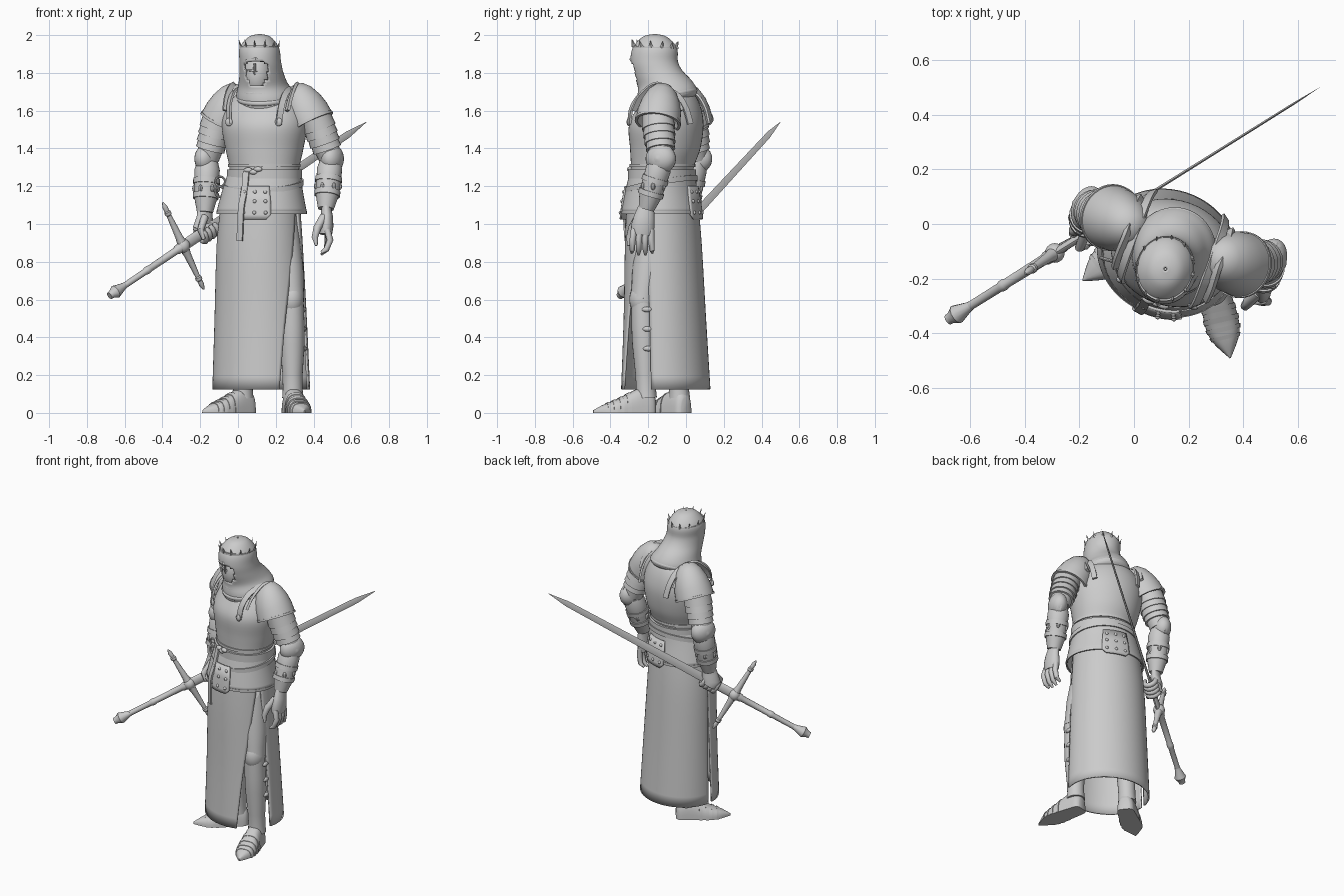
import bpy, bmesh, math
from mathutils import Vector as V

if "Cube" in bpy.data.objects:
    bpy.data.objects.remove(bpy.data.objects["Cube"])

ROT = -20  # body yaw in degrees
D = math.radians


def mesh(name, vs, fs, thick=0, angle=38):
    me = bpy.data.meshes.new(name)
    me.from_pydata([tuple(v) for v in vs], [], fs)
    bm = bmesh.new()
    bm.from_mesh(me)
    bmesh.ops.remove_doubles(bm, verts=bm.verts, dist=1e-5)
    bmesh.ops.recalc_face_normals(bm, faces=bm.faces)
    bm.to_mesh(me)
    bm.free()
    ob = bpy.data.objects.new(name, me)
    bpy.context.collection.objects.link(ob)
    bpy.ops.object.select_all(action='DESELECT')
    ob.select_set(True)
    bpy.context.view_layer.objects.active = ob
    bpy.ops.object.shade_smooth_by_angle(angle=D(angle))
    if thick:
        m = ob.modifiers.new("thickness", 'SOLIDIFY')
        m.thickness, m.offset = thick, 0


def loft(name, rings, closed=True, cap=True, skip=None, thick=0, loop=False):
    n, vs, fs = len(rings[0]), [p for r in rings for p in r], []
    for i in range(len(rings) - (0 if loop else 1)):
        k = (i + 1) % len(rings)
        for j in range(n if closed else n - 1):
            f = (i * n + j, i * n + (j + 1) % n, k * n + (j + 1) % n, k * n + j)
            if not (skip and skip(sum((vs[q] for q in f), V()) / 4)):
                fs.append(f)
    if cap:
        fs += [tuple(range(n)), tuple(range(len(vs) - n, len(vs)))]
    mesh(name, vs, fs, thick)


def ering(c, a, b, n=48, f0=0, f1=360, rot=ROT, tilt=0):
    r, out = D(rot), []
    m = n if f1 - f0 == 360 else n - 1
    for i in range(n):
        f = D(f0 + (f1 - f0) * i / m)
        x, y = a * math.cos(f), b * math.sin(f)
        out.append(V((c[0] + x * math.cos(r) - y * math.sin(r),
                      c[1] + x * math.sin(r) + y * math.cos(r), c[2] + tilt * math.sin(f))))
    return out


def dense(keys, k=5):
    """Catmull-Rom resampling of rows of numbers."""
    out = []
    for i in range(len(keys) - 1):
        q = [keys[max(0, min(len(keys) - 1, i + o))] for o in (-1, 0, 1, 2)]
        for s in range(k):
            t = s / k
            out.append([.5 * (2 * b + (c - a) * t + (2 * a - 5 * b + 4 * c - d) * t * t + (3 * b - a - 3 * c + d) * t ** 3)
                        for a, b, c, d in zip(*q)])
    return out + [list(keys[-1])]


def limb(name, pts, radii, n=20, axis=None, flat=1, ref=(0, 1, 0)):
    pts, rings = [V(p) for p in pts], []
    for i, (p, r) in enumerate(zip(pts, radii)):
        t = V(axis) if axis else pts[min(i + 1, len(pts) - 1)] - pts[max(i - 1, 0)]
        t.normalize()
        u = t.cross(V(ref)).normalized()
        w = t.cross(u)
        rings.append([p + (u * flat * math.cos(a) + w * math.sin(a)) * r
                      for a in (2 * math.pi * j / n for j in range(n))])
    loft(name, rings)


def lathe(name, p0, p1, prof, n=24, flat=1, ref=(0, 1, 0)):
    p0, p1 = V(p0), V(p1)
    limb(name, [p0.lerp(p1, t) for t, r in prof], [r for t, r in prof], n, p1 - p0, flat, ref)


def ball(name, c, rad, rot=0, n=24):
    loft(name, [ering((c[0], c[1], c[2] - rad[2] * math.cos(D(a))), rad[0] * math.sin(D(a)) + 1e-4,
                      rad[1] * math.sin(D(a)) + 1e-4, n, rot=rot) for a in range(0, 181, 12)])


def band(name, c, a, b, h, t, tilt=0, rot=ROT):
    loft(name, [ering((c[0], c[1], c[2] + dz), a + dt, b + dt, rot=rot, tilt=tilt)
                for dz, dt in ((-h, -t), (-h, t), (h, t), (h, -t))], cap=False, loop=True)


def P(u, v, z):
    """Body coordinates: u to its left, v to its back."""
    r = D(ROT)
    return V((.14 + u * math.cos(r) - v * math.sin(r), -.1 + u * math.sin(r) + v * math.cos(r), z))


def ribbon(name, pts, w, t, mid):
    pts, rings = [V(p) for p in dense(pts, 4)], []
    for i, p in enumerate(pts):
        d = (pts[min(i + 1, len(pts) - 1)] - pts[max(i - 1, 0)]).normalized()
        s = d.cross(p - V(mid)).normalized()
        o = s.cross(d)
        rings.append([p + s * w * a + o * t * b for a, b in ((1, 1), (-1, 1), (-1, -1), (1, -1))])
    loft(name, rings)


# Breastplate and backplate
torso = dense([(1.22, .14, -.13, .185, .16), (1.30, .14, -.125, .188, .163), (1.40, .14, -.11, .21, .183),
               (1.52, .14, -.105, .23, .193), (1.61, .14, -.09, .21, .165), (1.68, .14, -.08, .16, .125),
               (1.71, .14, -.08, .10, .09)])
loft("breastplate", [ering((x, y, z), a, b) for z, x, y, a, b in torso])
band("breastplate_hem", (.14, -.125, 1.31), .190, .166, .008, .005)

# Fauld, belts and riveted plates
fauld = dense([(1.27, .14, -.125, .190, .165), (1.18, .13, -.13, .21, .18), (1.06, .125, -.13, .238, .203)], 4)
loft("fauld", [ering((x, y, z), a, b) for z, x, y, a, b in fauld], cap=False, thick=.012)
band("fauld_hem", (.125, -.13, 1.06), .240, .205, .008, .004)
band("waist_belt", (.14, -.127, 1.265), .195, .17, .024, .007)
band("sword_belt", (.135, -.13, 1.21), .207, .181, .014, .007, tilt=.035)
for side, mid in (("front", -82), ("back", 90)):
    plate = [(1.20, .218, .187), (1.12, .236, .201), (1.05, .246, .21), (1.025, .248, .212)]
    loft(side + "_plate", [ering((.126, -.13, z), a, b, 14, mid - w, mid + w)
                           for (z, a, b), w in zip(plate, (20, 21, 21, 15))], closed=False, cap=False, thick=.01)
    for z, a, b in ((1.17, .227, .195), (1.12, .239, .204), (1.06, .248, .212)):
        for f in (-14, 0, 14):
            p = ering((.126, -.13, z), a, b, 2, mid + f, mid + f + 1)[0]
            ball("plate_rivet", p, (.01, .01, .01), n=10)
ribbon("belt_tail", [P(-.03, -.2, 1.28), P(-.03, -.225, 1.18), P(-.04, -.25, 1.08), P(-.05, -.245, .91)],
       .017, .005, P(0, 0, 1.1))
for u, z in ((-.02, 1.285), (.01, 1.275), (.035, 1.29)):
    ball("belt_knot", P(u, -.197, z), (.024, .014, .014), ROT, 14)
for z in (1.225, 1.17):
    ring = P(-.21, -.11, z)
    limb("belt_ring", [ring + V((math.cos(a), -.3 * math.cos(a), math.sin(a))) * .026 for a in
                       (D(20 * k) for k in range(19))], [.006] * 19, 8, ref=(.3, 1, 0))

# Long skirt: front and back panels split at the sides, with a shorter cloth under the split
skirt = dense([(1.12, .12, -.125, .205, .18, 0), (.9, .115, -.12, .226, .194, .3), (.5, .12, -.112, .243, .209, .75),
               (.125, .123, -.107, .257, .228, 1)], 4)
for name, a0, a1, b0, b1 in (("front_skirt", -172, -163, -8, -50), ("back_skirt", -5, 3, 190, 189)):
    loft(name, [ering((x, y, z), a, b, 36, a0 + (a1 - a0) * k, b0 + (b1 - b0) * k)
                for z, x, y, a, b, k in skirt], closed=False, cap=False, thick=.01)
loft("under_cloth", [ering((.118, -.12, z), a, a * .86, 16, f0, f1) for z, a, f0, f1 in
                     ((1.1, .2, -65, 25), (.9, .215, -65, 25), (.75, .222, -62, -5), (.68, .224, -52, -30))],
     closed=False, cap=False, thick=.008)

# Hood with open face, face mask and cowl
hood = dense([(2.0, .115, -.165, .005, .005, 0), (1.985, .115, -.165, .055, .062, 0), (1.93, .113, -.165, .098, .112, 0),
              (1.86, .118, -.168, .103, .12, 0), (1.80, .124, -.148, .109, .124, .01), (1.74, .132, -.113, .124, .136, .02),
              (1.69, .143, -.103, .145, .152, .03), (1.655, .147, -.1, .142, .152, .04), (1.63, .148, -.1, .118, .128, .04)])


def face_hole(p):
    f = math.degrees(math.atan2(p.y + .165, p.x - .118))
    return abs(f + 103) < (34 if 1.765 < p.z < 1.845 else 25) and 1.735 < p.z < 1.862


loft("hood", [ering((x, y, z), a, b, 72, rot=-12, tilt=t) for z, x, y, a, b, t in hood],
     cap=False, skip=face_hole, thick=.012)
ball("face_mask", (.105, -.175, 1.79), (.077, .088, .12), -12)
limb("mask_nasal", [(.088, -.266, 1.85), (.088, -.265, 1.82), (.088, -.258, 1.79)], [.006, .008, .004], 8)
limb("mask_brow", [(.04, -.235, 1.815), (.088, -.262, 1.81), (.14, -.242, 1.815)], [.004, .006, .004], 10, ref=(0, 0, 1))
limb("hood_peak", [(.02, -.22, 1.85), (.05, -.264, 1.865), (.093, -.288, 1.872), (.14, -.272, 1.865), (.185, -.232, 1.85)],
     [.005, .009, .011, .009, .005], 10, ref=(0, 0, 1))
p = ering((.145, -.103, 1.672), .14, .15, 49, f1=359.99, rot=-12, tilt=.035)
limb("cowl_fold", p, [.015] * 49, 10, ref=(0, 0, 1))
p = ering((.135, -.112, 1.72), .127, .136, 49, f1=359.99, rot=-12, tilt=.03)
limb("cowl_fold", p, [.009] * 49, 10, ref=(0, 0, 1))

# Crown
band("crown_band", (.113, -.165, 1.928), .1, .114, .011, .004, tilt=-.006, rot=-12)
for p in ering((.113, -.165, 1.935), .101, .115, 12, rot=-12, tilt=-.006):
    lathe("crown_point", p, p + V((p.x - .113, p.y + .165, .36)) * .1, [(0, .013), (.4, .007), (1, .001)], 4, .5)

# Shoulder straps, pauldrons and arms
for s, side, elbow, wrist in ((1, "left", (.49, -.13, 1.345), (.465, -.21, 1.08)),
                              (-1, "right", (-.16, .055, 1.345), (-.175, 0, 1.06))):
    ribbon(side + "_strap", [P(s * .14, -.162, 1.53), P(s * .147, -.145, 1.62), P(s * .15, -.085, 1.69), P(s * .15, .01, 1.715),
                             P(s * .15, .1, 1.69), P(s * .147, .155, 1.62), P(s * .14, .182, 1.53)], .016, .006, P(0, 0, 1.5))
    ball(side + "_buckle", P(s * .14, -.165, 1.54), (.02, .01, .022), ROT, 12)
    p0, p1 = P(s * .155, .035, 1.735), P(s * .255, .04, 1.535)
    lathe(side + "_pauldron", p0, p1, [(0, .01), (.04, .045), (.2, .077), (.45, .102), (.7, .115), (.94, .119), (.94, .123),
                                       (1, .123), (1, .108), (.8, .09)], 36)
    ribbon(side + "_collar_plate", [P(s * .175, -.125, 1.60), P(s * .18, -.08, 1.68), P(s * .178, .01, 1.738),
                                    P(s * .18, .1, 1.68), P(s * .175, .145, 1.60)], .008, .014, P(0, 0, 1.5))
    sh = P(s * .255, .035, 1.62)
    lathe(side + "_upper_arm", sh, elbow, [(.1, .08), (.42, .088), (.42, .081), (.56, .086), (.56, .079), (.7, .083),
                                           (.7, .074), (.82, .078), (.82, .066), (1, .06)])
    e = V(elbow) + P(s * .01, .0, 0) - P(0, 0, 0)
    ball(side + "_elbow_guard", e, (.058, .083, .076), ROT)
    lathe(side + "_elbow_disc", e, e + P(s * .06, 0, 0) - P(0, 0, 0), [(0, .082), (.4, .074), (.8, .045), (1, .005)],
          24, ref=(0, 0, 1))
    lathe(side + "_forearm", elbow, wrist, [(.05, .055), (.2, .067), (.37, .065), (.37, .071), (.47, .071), (.47, .065),
                                            (.64, .062), (.64, .069), (.74, .068), (.74, .06), (1, .042)])
    for k in range(6):
        c = V(elbow).lerp(V(wrist), .55)
        ball("cuff_stud", c + V((math.cos(k * 1.05), math.sin(k * 1.05), 0)) * .062, (.012, .012, .02), n=8)

# Left hand, hanging open
limb("left_palm", [(.467, -.21, 1.09), (.47, -.22, 1.04), (.468, -.228, .99), (.465, -.232, .945)],
     [.042, .054, .062, .055], 20, flat=.6)
for k in range(4):
    y = -.275 + k * .03
    limb("left_finger", [(.472, y, .97), (.488 - .004 * k, y - .008 + k * .003, .915), (.468, y - .01 + k * .005, .865),
                         (.44, y - .012 + k * .006, .833 + .01 * abs(k - 1.5))], [.018, .017, .015, .007], 10)
limb("left_thumb", [(.455, -.25, 1.04), (.42, -.285, .98), (.407, -.3, .93), (.415, -.305, .885)],
     [.022, .021, .017, .007], 10)

# Sword: blade, ricasso, guard, grip and pommel
butt, tip = V((-.68, -.35, .62)), V((.68, .5, 1.54))
d = (tip - butt).normalized()
g = V((.11, .076, -.23))
g = (g - d * g.dot(d)).normalized()
nrm = d.cross(g)
cross = butt.lerp(tip, .287)
lathe("sword_blade", cross, tip, [(0, .03), (.9, .019), (1, .001)], 4, .22, g)
lathe("sword_ricasso", cross, tip, [(0, .03), (.14, .03), (.16, .02)], 16, .5, g)
lathe("sword_grip", cross, butt, [(0, .027), (.08, .025), (.1, .02), (.45, .018), (.47, .021), (.5, .021), (.52, .017), (.85, .016)], 16)
lathe("sword_pommel", cross, butt, [(.79, .017), (.82, .02), (.92, .036), (.97, .022), (1, .02)], 12)
ball("guard_block", cross, (.036, .036, .038))
for s in (1, -1):
    lathe("guard_arm", cross, cross + g * s * .265, [(0, .03), (.2, .02), (.7, .013), (.72, .018), (.78, .018), (.8, .013),
                                                     (.9, .014), (1, .004)], 12)

# Right hand, closed on the ricasso
grip = butt.lerp(tip, .378)
limb("right_palm", [(-.175, 0, 1.07), grip + V((-.01, .025, .06)), grip + nrm * .035 - g * .02, grip + nrm * .04 + g * .015],
     [.042, .05, .052, .04], 20, flat=.6, ref=d)
for k in range(4):
    c = grip + d * (k - 1.5) * .027
    limb("right_finger", [c + nrm * .036 * math.cos(D(a)) - g * .046 * math.sin(D(a)) for a in range(50, -211, -26)],
         [.016] * 10 + [.009], 10, ref=d)
limb("right_thumb", [grip + V((-.01, 0, .07)), grip - d * .05 - nrm * .03 - g * .03, grip - d * .06 - nrm * .04 + g * .02],
     [.02, .018, .01], 10, ref=nrm)

# Legs and pointed plate shoes
for side, hip, knee, ankle, heel, toe in (
        ("left", (.24, -.17, 1.0), (.285, -.228, .6), (.29, -.21, .08), V((.275, -.165, 0)), V((.353, -.495, 0))),
        ("right", (.03, -.06, 1.0), (.03, -.06, .6), (.025, -.035, .08), V((.075, .0, 0)), V((-.185, -.205, 0)))):
    lathe(side + "_thigh", hip, knee, [(0, .08), (.6, .08), (.85, .07), (1, .066)])
    ball(side + "_knee_plate", knee, (.064, .072, .09))
    lathe(side + "_shin", knee, ankle, [(0, .062), (.25, .066), (.45, .065), (.75, .054), (.9, .052), (1, .056)])
    for t in (.1, .3, .5):
        q = V(knee).lerp(V(ankle), t)
        ball("strap_buckle", q + V((.064, .02, 0)), (.012, .028, .014), n=8)
    ax = (toe - heel).normalized()
    w = ax.cross(V((0, 0, 1)))
    shoe = dense([(0, .03, .08), (.02, .05, .11), (.08, .056, .13), (.14, .06, .105), (.2, .063, .075), (.25, .055, .055),
                  (.29, .034, .038), (.335, .002, .014)], 3)

    def arch(t, a, hh, grow=0):
        return [heel + ax * t + w * (a + grow) * math.copysign(abs(math.cos(D(f))) ** .7, math.cos(D(f)))
                + V((0, 0, (hh + grow) * abs(math.sin(D(f))) ** .85)) for f in range(0, 181, 12)]
    loft(side + "_shoe", [arch(*r) for r in shoe])
    for i in (9, 11, 13, 15):
        loft("shoe_lame", [arch(*shoe[i]), arch(*shoe[i], .004), arch(*shoe[i + 1], .003), arch(*shoe[i + 1])])
